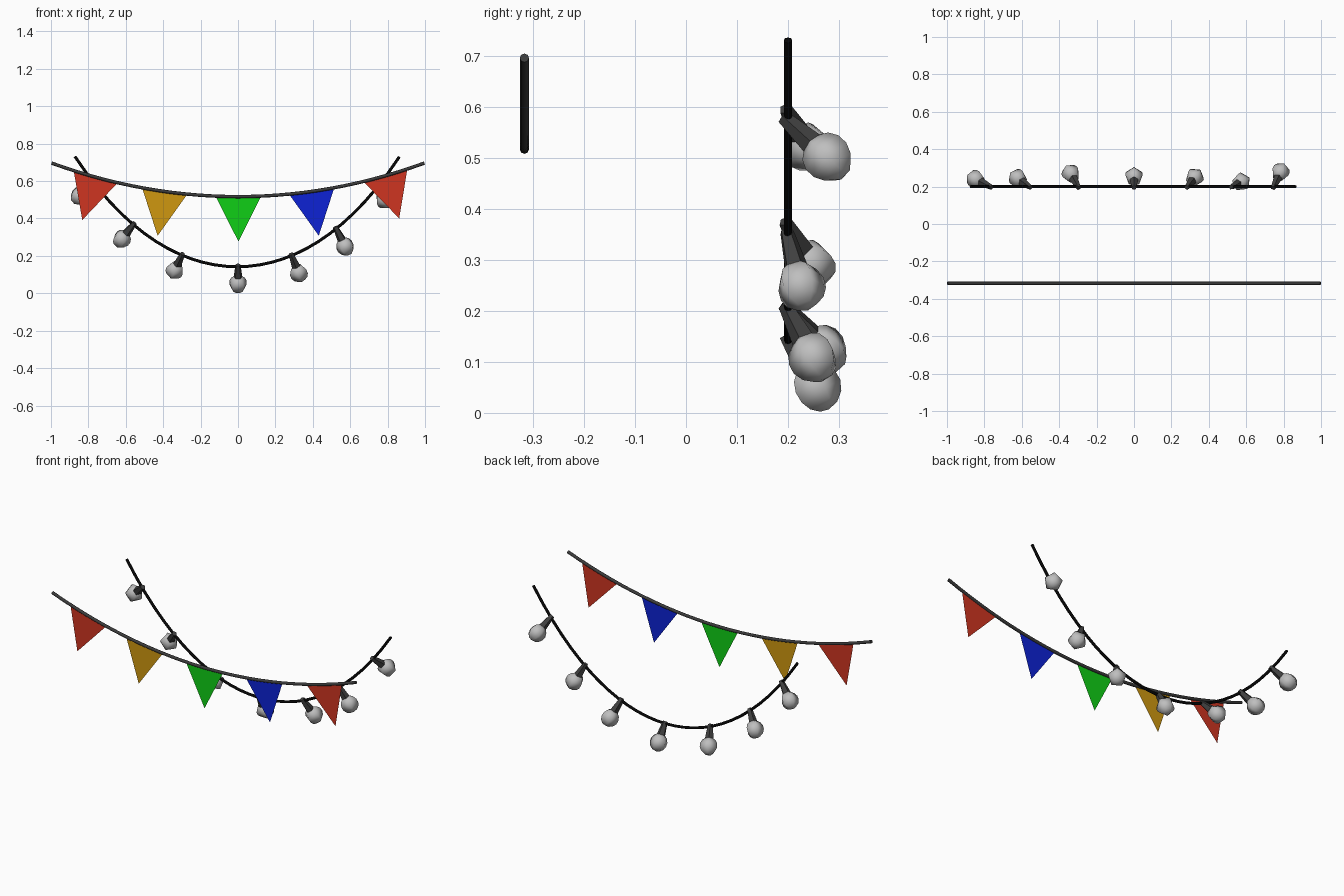
import bpy, bmesh, math
from mathutils import Vector

if "Cube" in bpy.data.objects:
    bpy.data.objects.remove(bpy.data.objects["Cube"])


def mat(name, r, g, b):
    m = bpy.data.materials.new(name)
    m.diffuse_color = (r, g, b, 1)
    m.use_nodes = True
    m.node_tree.nodes["Principled BSDF"].inputs["Base Color"].default_value = m.diffuse_color
    return m


RED = mat("red", 0.62, 0.035, 0.015)
GOLD = mat("gold", 0.62, 0.31, 0.005)
GREEN = mat("green", 0.005, 0.62, 0.008)
BLUE = mat("blue", 0.004, 0.016, 0.66)
CORD = mat("dark grey cord", 0.045, 0.045, 0.045)
WIRE = mat("black wire", 0.002, 0.002, 0.002)
SOCKET = mat("dark grey socket", 0.05, 0.05, 0.05)
GLASS = mat("light grey bulb", 0.52, 0.52, 0.52)


def catenary(a, low, mid=0.0):
    return lambda x: low + a * (math.cosh((x - mid) / a) - 1)


cord_z = catenary(2.8, 0.517)
wire_z = catenary(0.72, 0.142, -0.004)
CORD_Y, WIRE_Y = -0.317, 0.2


def add(name, bm, material, smooth=False):
    me = bpy.data.meshes.new(name)
    for f in bm.faces:
        f.smooth = smooth
    bm.to_mesh(me)
    bm.free()
    me.materials.append(material)
    ob = bpy.data.objects.new(name, me)
    bpy.context.collection.objects.link(ob)
    return ob


def rope(name, fn, x0, x1, y, r, material, n=28):
    # Hanging line as a bevelled curve
    cu = bpy.data.curves.new(name, 'CURVE')
    cu.dimensions = '3D'
    cu.bevel_depth = r
    cu.bevel_resolution = 2
    cu.use_fill_caps = True
    sp = cu.splines.new('POLY')
    sp.points.add(n)
    for i, p in enumerate(sp.points):
        x = x0 + (x1 - x0) * i / n
        p.co = (x, y, fn(x), 1)
    cu.materials.append(material)
    bpy.context.collection.objects.link(bpy.data.objects.new(name, cu))


rope("flag_cord", cord_z, -0.997, 0.997, CORD_Y, 0.009, CORD)
rope("light_wire", wire_z, -0.872, 0.863, WIRE_Y, 0.008, WIRE)

# Triangular flags hanging square to the cord
for i, (x, m) in enumerate([(-0.763, RED), (-0.393, GOLD), (0.002, GREEN), (0.395, BLUE), (0.79, RED)]):
    t = Vector((1, 0, math.sinh(x / 2.8) * 1.1)).normalized()
    down = Vector((t.z, 0, -t.x))
    top = Vector((x, CORD_Y, cord_z(x)))
    bm = bmesh.new()
    bm.faces.new([bm.verts.new(p) for p in
                  (top - t * 0.121, top + down * 0.24, top + t * 0.121)])
    add(f"flag_{i + 1}", bm, m)

# Bulbs: x on the wire, then bulb centre
bulbs = [
    (-0.77, (-0.848, 0.240, 0.520)),
    (-0.56, (-0.622, 0.245, 0.290)),
    (-0.30, (-0.338, 0.270, 0.123)),
    (0.0, (0.000, 0.255, 0.050)),
    (0.287, (0.325, 0.250, 0.108)),
    (0.525, (0.574, 0.225, 0.249)),
    (0.748, (0.783, 0.278, 0.500)),
]
for i, (x, c) in enumerate(bulbs):
    start, c = Vector((x, WIRE_Y, wire_z(x))), Vector(c)
    d = (c - start).normalized()
    rot = d.to_track_quat('Z', 'Y')
    # Flared five-sided socket
    a, b = start - d * 0.012, c - d * 0.02
    bm = bmesh.new()
    bmesh.ops.create_cone(bm, cap_ends=True, segments=5, radius1=0.014,
                          radius2=0.027, depth=(b - a).length)
    ob = add(f"socket_{i + 1}", bm, SOCKET)
    ob.location = (a + b) / 2
    ob.rotation_euler = rot.to_euler()
    # Low-poly bulb
    bm = bmesh.new()
    bmesh.ops.create_uvsphere(bm, u_segments=5, v_segments=7, radius=0.05)
    ob = add(f"bulb_{i + 1}", bm, GLASS, True)
    ob.location = c
    ob.rotation_euler = rot.to_euler()
